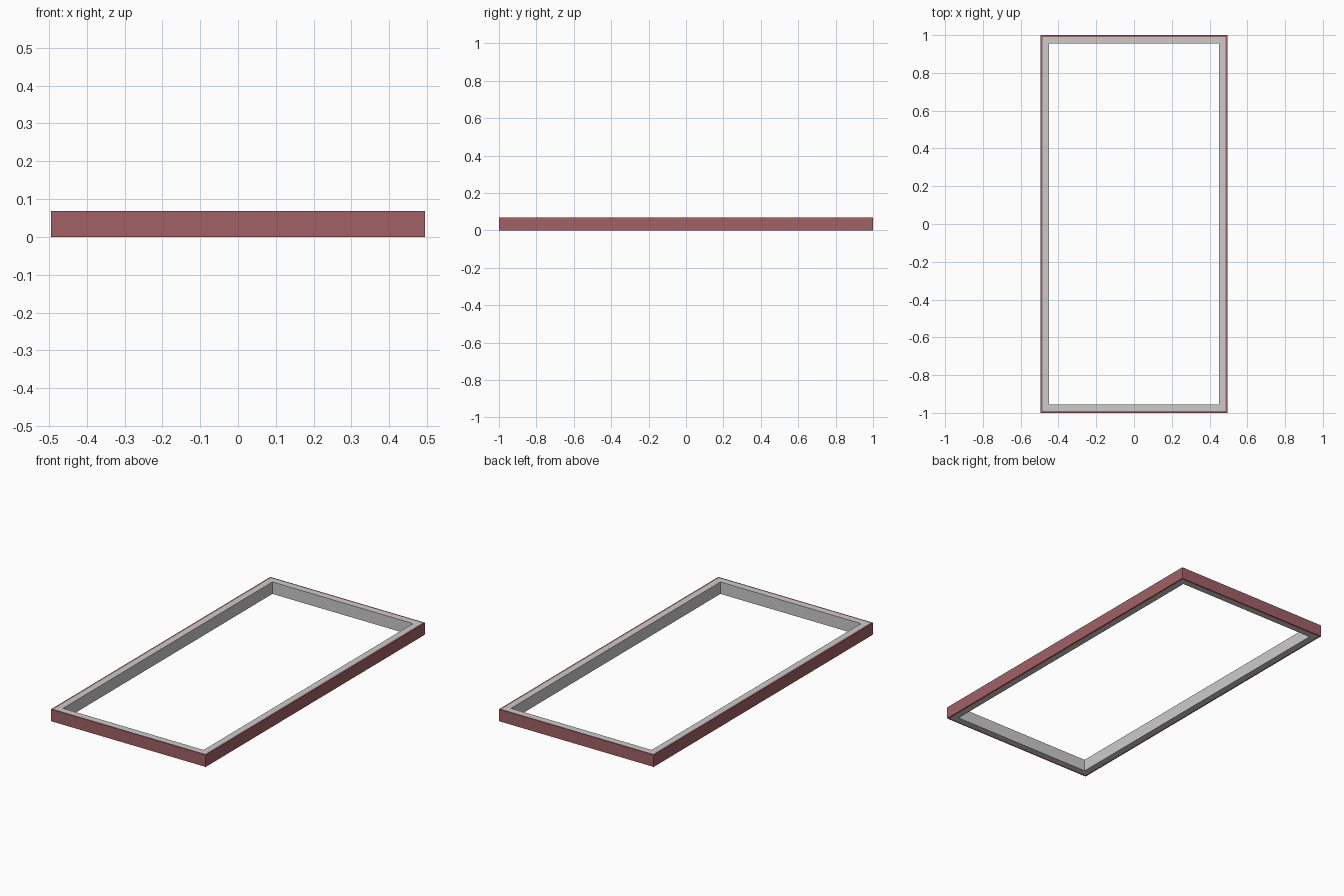
import bpy, bmesh

if "Cube" in bpy.data.objects:
    bpy.data.objects.remove(bpy.data.objects["Cube"])

HX, HY, H = 0.494, 1.0, 0.069   # outer half sizes and height


def ring(name, inset_out, inset_in, color=None):
    """Mitred rectangular ring between two insets from the outer outline."""
    bm = bmesh.new()
    loops = []
    for inset, z in ((inset_out, 0), (inset_out, H), (inset_in, H), (inset_in, 0)):
        x, y = HX - inset, HY - inset
        loops.append([bm.verts.new((sx * x, sy * y, z))
                      for sx, sy in ((-1, -1), (1, -1), (1, 1), (-1, 1))])
    for k in range(4):
        a, b = loops[k], loops[(k + 1) % 4]
        for i in range(4):
            j = (i + 1) % 4
            bm.faces.new((a[i], a[j], b[j], b[i]))
    bmesh.ops.recalc_face_normals(bm, faces=bm.faces)
    mesh = bpy.data.meshes.new(name)
    bm.to_mesh(mesh)
    bm.free()
    obj = bpy.data.objects.new(name, mesh)
    bpy.context.collection.objects.link(obj)
    if color:
        mat = bpy.data.materials.new(name + "_paint")
        mat.diffuse_color = color
        mat.use_nodes = True
        mat.node_tree.nodes["Principled BSDF"].inputs["Base Color"].default_value = mat.diffuse_color
        mesh.materials.append(mat)
    return obj


# Red outer trim, then two grey rings lining the opening
ring("outer_trim", 0.0, 0.010, (0.36, 0.12, 0.13, 1))
ring("frame_body", 0.010, 0.022)
ring("inner_lining", 0.022, 0.045)
